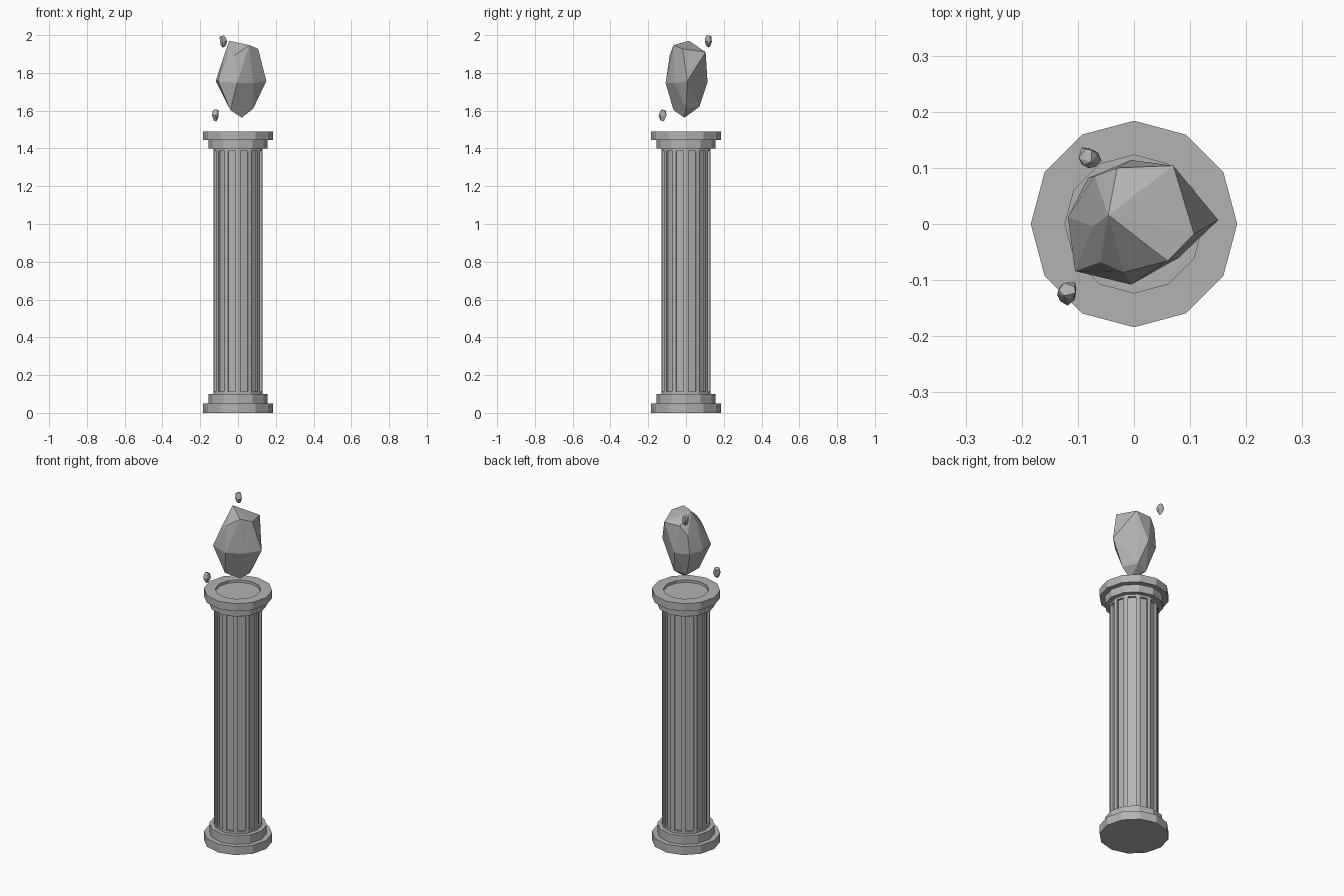
import bpy, bmesh, math
from mathutils import Vector, Euler

cube = bpy.data.objects.get("Cube")
if cube:
    bpy.data.objects.remove(cube, do_unlink=True)

stone = bpy.data.materials.new("grey_stone")
stone.use_nodes = True
grey = (0.45, 0.45, 0.45, 1)
stone.diffuse_color = grey
stone.node_tree.nodes["Principled BSDF"].inputs["Base Color"].default_value = grey


def finish(bm, name):
    bmesh.ops.recalc_face_normals(bm, faces=bm.faces)
    mesh = bpy.data.meshes.new(name)
    bm.to_mesh(mesh)
    bm.free()
    mesh.materials.append(stone)
    obj = bpy.data.objects.new(name, mesh)
    bpy.context.collection.objects.link(obj)
    return obj


def drum(radius, bottom, top):
    """Twelve-sided drum with a corner on each axis."""
    bm = bmesh.new()
    bmesh.ops.create_cone(bm, cap_ends=True, segments=12, radius1=radius,
                          radius2=radius, depth=top - bottom)
    bmesh.ops.translate(bm, verts=bm.verts, vec=(0, 0, (top + bottom) / 2))
    bm.normal_update()
    return bm


# Stepped base and lower capital
finish(drum(0.184, 0, 0.05), "base_plinth")
finish(drum(0.155, 0.05, 0.10), "base_ring")
finish(drum(0.155, 1.40, 1.445), "capital_ring")

# Shaft with a sunken flute in every side
bm = drum(0.13, 0.10, 1.40)
sides = [f for f in bm.faces if abs(f.normal.z) < 0.5]
bmesh.ops.inset_individual(bm, faces=sides, thickness=0.018, depth=0)
bm.normal_update()
for f in bmesh.ops.extrude_discrete_faces(bm, faces=sides)["faces"]:
    bmesh.ops.translate(bm, verts=f.verts, vec=f.normal * -0.012)
finish(bm, "fluted_shaft")

# Top slab with a shallow round recess
bm = drum(0.184, 1.445, 1.49)
top = [f for f in bm.faces if f.normal.z > 0.5]
bmesh.ops.inset_region(bm, faces=top, thickness=0.061)
floor = bmesh.ops.extrude_discrete_faces(bm, faces=top)["faces"][0]
bmesh.ops.translate(bm, verts=floor.verts, vec=(0, 0, -0.015))
finish(bm, "capital_slab")

# Faceted rock: corners in hundredths, from crown to waist to tip
CROWN = [(-4.6, 1.6, 197), (10.7, -1.8, 192.7), (6, -6.6, 194.7),
         (-1.8, -8.6, 189.4), (7, 10.4, 191), (-3, 10, 191),
         (-7.3, -0.4, 189.5), (-6, -6.8, 187), (-7, 8.5, 186)]
WAIST = [(15, 0.7, 175.7), (-0.5, -10.8, 174.6), (-10.5, -8.4, 175.5),
         (-11.8, 1.2, 175.7), (-8.2, 8.2, 175), (-0.5, 11.4, 175),
         (8, -6, 174.6)]
TIP = [(-4, -6.6, 160.3), (2, -0.8, 156.3), (8, 0, 161),
       (3, 7, 162), (-4, 5, 160.5)]
MIDDLE = Vector((0.015, 0, 1.766))


def rock(name, centre, size=1.0, turn=(0, 0, 0)):
    bm = bmesh.new()
    spin = Euler(turn).to_matrix()
    for p in CROWN + WAIST + TIP:
        bm.verts.new(Vector(centre) + spin @ (Vector(p) / 100 - MIDDLE) * size)
    hull = bmesh.ops.convex_hull(bm, input=bm.verts)
    spare = {g for g in hull["geom_interior"] + hull["geom_unused"]
             if isinstance(g, bmesh.types.BMVert)}
    bmesh.ops.delete(bm, geom=list(spare), context="VERTS")
    bmesh.ops.dissolve_limit(bm, angle_limit=math.radians(6),
                             verts=bm.verts, edges=bm.edges)
    finish(bm, name)


rock("floating_rock", MIDDLE)
rock("upper_fragment", (-0.08, 0.12, 1.967), 0.16, (0, 0, 2.2))
rock("lower_fragment", (-0.117, -0.122, 1.575), 0.16, (0, 0, 0.9))
